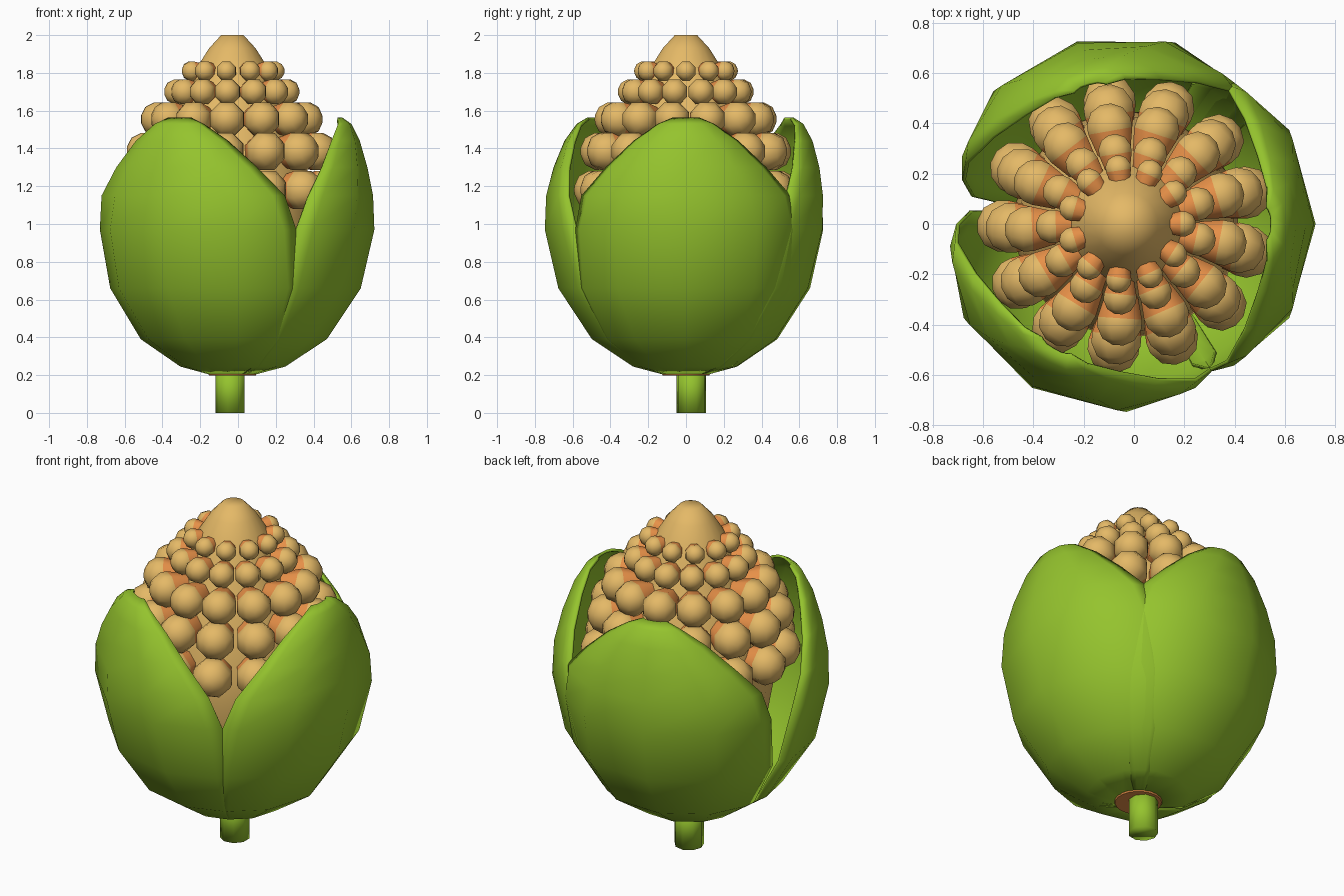
import bpy, bmesh, math
from mathutils import Matrix, Vector

if "Cube" in bpy.data.objects:
    bpy.data.objects.remove(bpy.data.objects["Cube"])

CX, CY = -0.03, 0.0          # axis of the bud


def mat(name, c):
    m = bpy.data.materials.new(name)
    m.diffuse_color = (*c, 1)
    m.use_nodes = True
    m.node_tree.nodes["Principled BSDF"].inputs["Base Color"].default_value = m.diffuse_color
    return m


LEAF = mat("leaf green", (0.30, 0.55, 0.027))
TAN = mat("kernel tan", (0.78, 0.485, 0.135))
ORANGE = mat("kernel orange", (0.80, 0.28, 0.065))


def finish(name, bm, mats, angle=60):
    bmesh.ops.recalc_face_normals(bm, faces=bm.faces)
    me = bpy.data.meshes.new(name)
    bm.to_mesh(me)
    bm.free()
    ob = bpy.data.objects.new(name, me)
    bpy.context.collection.objects.link(ob)
    for m in mats:
        me.materials.append(m)
    bpy.ops.object.select_all(action='DESELECT')
    ob.select_set(True)
    bpy.context.view_layer.objects.active = ob
    bpy.ops.object.shade_smooth_by_angle(angle=math.radians(angle))
    return ob


def lathe(bm, profile, n, mtx, slots=None):
    """Revolve (radius, height) points about local z, capped at both ends."""
    rings = []
    for r, z in profile:
        rings.append([bm.verts.new(mtx @ Vector((r * math.cos(2 * math.pi * (i + 0.5) / n),
                                                 r * math.sin(2 * math.pi * (i + 0.5) / n), z)))
                      for i in range(n)])
    for k in range(len(rings) - 1):
        for i in range(n):
            j = (i + 1) % n
            f = bm.faces.new((rings[k][i], rings[k][j], rings[k + 1][j], rings[k + 1][i]))
            f.material_index = slots[k] if slots else 0
    a = bm.faces.new(rings[0][::-1])
    b = bm.faces.new(rings[-1])
    if slots:
        a.material_index, b.material_index = slots[0], slots[-1]


# stem
bm = bmesh.new()
lathe(bm, [(0.08, 0), (0.08, 0.24)], 9, Matrix.Translation((-0.04, 0.028, 0)))
finish("stem", bm, [LEAF], 180)

# core with orange underside
bm = bmesh.new()
core = [(0.125, 0.198), (0.145, 0.235), (0.28, 0.42), (0.40, 0.70), (0.45, 0.98), (0.43, 1.18),
        (0.375, 1.39), (0.31, 1.55), (0.24, 1.70), (0.195, 1.82), (0.125, 1.93), (0.06, 2.0)]
lathe(bm, core, 20, Matrix.Translation((CX, CY, 0)), [1] + [0] * 10)
finish("core", bm, [TAN, ORANGE])

# kernels: tan domes on tapered orange bases, pointing outward
bm = bmesh.new()
shape = [(0.6, -1.6), (1.02, -0.1), (1.02, 0.3), (0.74, 0.8), (0.25, 1.04)]
for z, ring, r, n, phase in [(1.81, 0.22, 0.053, 11, -98), (1.70, 0.288, 0.069, 13, -95),
                             (1.555, 0.385, 0.094, 13, -94), (1.385, 0.45, 0.104, 13, -95),
                             (1.18, 0.48, 0.108, 13, -96)]:
    for i in range(n):
        a = math.radians(phase + 360 * i / n)
        m = (Matrix.Translation((CX + ring * math.cos(a), CY + ring * math.sin(a), z))
             @ Matrix.Rotation(a, 4, 'Z') @ Matrix.Rotation(math.pi / 2, 4, 'Y'))
        lathe(bm, [(p * r, h * r) for p, h in shape], 8, m, [1, 0, 0, 0])
finish("kernels", bm, [TAN, ORANGE], 50)

# three cupped leaves: height, radius, half width in degrees, edge curl
rows = [(0.20, 0.11, 66, 0.0), (0.245, 0.28, 66, 0.03), (0.39, 0.50, 66, 0.05),
        (0.66, 0.68, 65, 0.08), (0.97, 0.752, 60, 0.10), (1.15, 0.745, 54, 0.08),
        (1.30, 0.715, 42, 0.11), (1.44, 0.675, 28, 0.12), (1.53, 0.63, 15, 0.08),
        (1.565, 0.58, 7, 0.03)]
cols = [-1, -0.88, -0.5, 0, 0.5, 0.88, 1]
for name, deg in [("right_leaf", 0), ("back_leaf", 105), ("front_leaf", 240)]:
    bm = bmesh.new()
    grid = []
    for z, R, w, curl in rows:
        line = []
        for u in cols:
            a = math.radians(deg + u * w)
            r = R * (1 - curl * u ** 4)
            line.append(bm.verts.new((CX + r * math.cos(a), CY + r * math.sin(a), z)))
        grid.append(line)
    for k in range(len(rows) - 1):
        for i in range(len(cols) - 1):
            bm.faces.new((grid[k][i], grid[k][i + 1], grid[k + 1][i + 1], grid[k + 1][i]))
    ob = finish(name, bm, [LEAF], 80)
    s = ob.modifiers.new("thickness", 'SOLIDIFY')
    s.thickness = 0.015
    s.offset = -1
